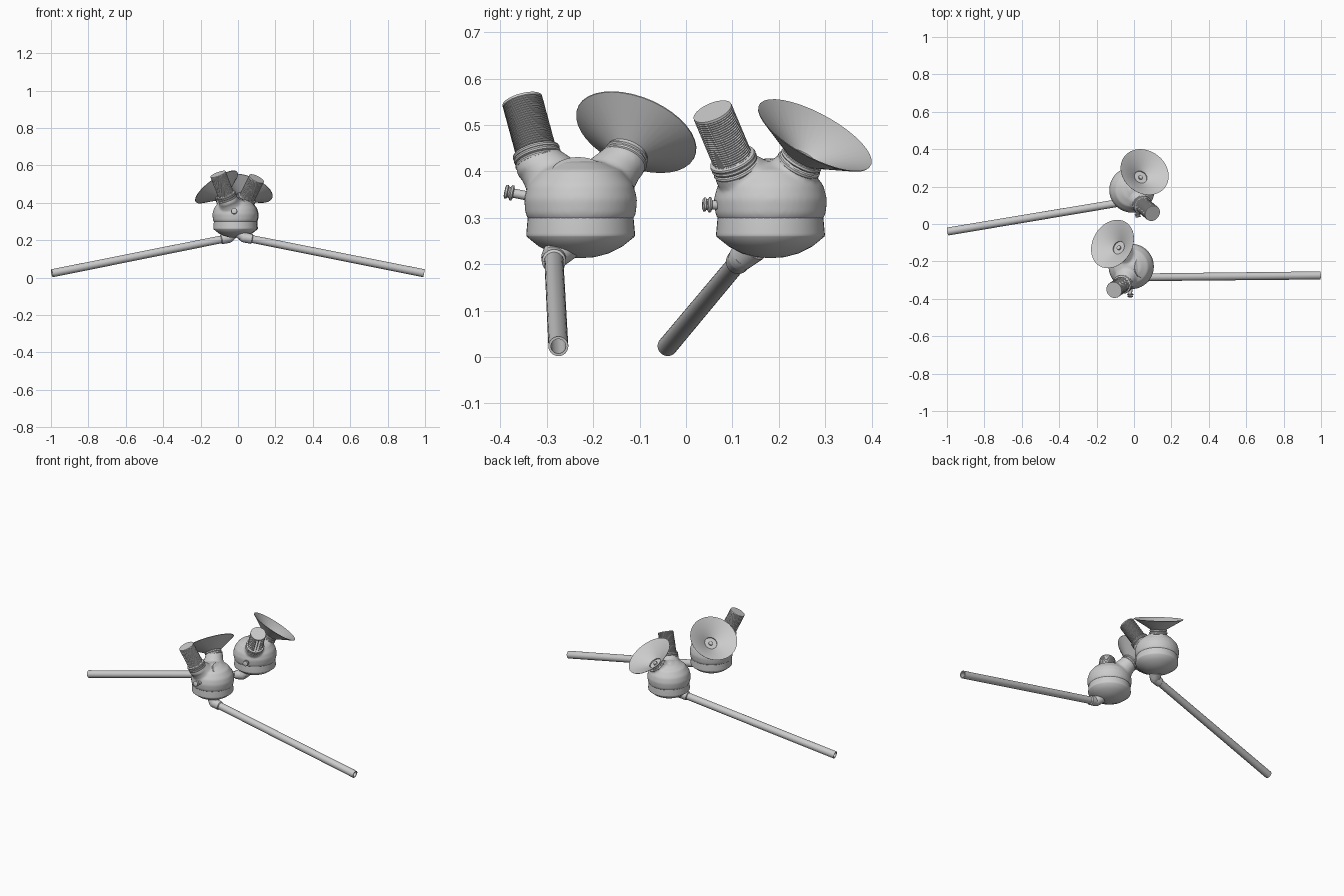
import bpy, bmesh, math
from mathutils import Vector, Matrix

if "Cube" in bpy.data.objects:
    bpy.data.objects.remove(bpy.data.objects["Cube"])


def place(origin, axis):
    q = Vector((0, 0, 1)).rotation_difference(Vector(axis).normalized())
    return Matrix.Translation(Vector(origin)) @ q.to_matrix().to_4x4()


def spin(bm, profile, origin, axis, seg=40):
    # revolve (radius, height) pairs around an axis, merging pole points
    m = place(origin, axis)
    rings = []
    for r, h in profile:
        n = 1 if r < 1e-6 else seg
        rings.append([bm.verts.new(m @ Vector((r * math.cos(2 * math.pi * i / seg),
                                               r * math.sin(2 * math.pi * i / seg), h)))
                      for i in range(n)])
    for a, b in zip(rings, rings[1:]):
        for i in range(seg):
            j = (i + 1) % seg
            quad = [a[i % len(a)], a[j % len(a)], b[j % len(b)], b[i % len(b)]]
            quad = list(dict.fromkeys(quad))
            if len(quad) > 2:
                bm.faces.new(quad)


def finish(name, bm, angle=35):
    bmesh.ops.recalc_face_normals(bm, faces=bm.faces)
    me = bpy.data.meshes.new(name)
    bm.to_mesh(me)
    bm.free()
    ob = bpy.data.objects.new(name, me)
    bpy.context.collection.objects.link(ob)
    bpy.ops.object.select_all(action='DESELECT')
    ob.select_set(True)
    bpy.context.view_layer.objects.active = ob
    bpy.ops.object.shade_smooth_by_angle(angle=math.radians(angle))
    return ob


def lathe(name, profile, origin, axis, seg=40, angle=35):
    bm = bmesh.new()
    spin(bm, profile, origin, axis, seg)
    return finish(name, bm, angle)


def rolled_rings(r, heights, thick):
    # stacked rounded beads on a neck
    prof = [(0, heights[0] - thick)]
    for h in heights:
        prof += [(r + thick * math.cos(a), h + thick * math.sin(a))
                 for a in [math.radians(d) for d in (-80, -40, 0, 40, 80)]]
    return prof + [(0, heights[-1] + thick)]


def horn_unit(tag, centre, horn_c, horn_n, grip_top, grip_n, cap_c, cap_n,
              knob, knob_n, elbow, pipe_end):
    horn_n, grip_n = Vector(horn_n).normalized(), Vector(grip_n).normalized()
    horn_c, grip_top, cap_n = Vector(horn_c), Vector(grip_top), Vector(cap_n).normalized()
    cx, cy = centre
    horn_base = horn_c - horn_n * 0.066
    grip_base = grip_top - grip_n * 0.138

    # lower bowl and band
    lathe(tag + "_base_bowl", [(0, .213), (.03, .215), (.06, .223), (.09, .238), (.116, .259),
                               (.117, .262), (.117, .267), (.114, .300), (.10, .306), (0, .306)],
          (cx, cy, 0), (0, 0, 1), 48)

    # blended dome with three necks
    bm = bmesh.new()
    spin(bm, [(0, .292), (.110, .292), (.119, .308), (.122, .34), (.114, .37), (.09, .402),
              (.05, .42), (0, .425)], (cx, cy, 0), (0, 0, 1), 48)
    necks = ((horn_base, horn_n, .047, .066), (grip_base, grip_n, .050, .072),
             (Vector(cap_c) - cap_n * .004, cap_n, .064, .08))
    for p, n, r0, r1 in necks:
        target = Vector((cx + (p.x - cx) * .4, cy + (p.y - cy) * .4, .362))
        axis = target - p
        top = p - n * .012
        spin(bm, [(0, 0), (r0, 0), (r0 * 1.04, .03), (0, .03)], p, -n)
        length = (target - top).length
        spin(bm, [(0, 0), (r0, 0), (r1, length), (0, length)], top, axis)
    dome = finish(tag + "_dome", bm)
    rm = dome.modifiers.new("blend", 'REMESH')
    rm.mode = 'VOXEL'
    rm.voxel_size = .0055
    rm.use_smooth_shade = True
    sm = dome.modifiers.new("soften", 'SMOOTH')
    sm.factor, sm.iterations = .5, 8

    # closed round port
    lathe(tag + "_port_cap", [(0, -.015), (.061, -.015), (.062, 0), (.06, .002), (.03, .006), (0, .007)],
          cap_c, cap_n)

    # horn: thin shell with a closed throat
    lathe(tag + "_horn", [(0, -.070), (.036, -.070), (.036, -.060), (.043, -.054), (.135, -.0005),
                          (.137, 0), (.1365, -.002), (.045, -.057), (.043, -.078), (0, -.078)],
          horn_c, horn_n, 36)
    lathe(tag + "_horn_rings", [(.038, -.02), (.046, -.018), (.050, -.014), (.050, -.009), (.045, -.006),
                                (.045, -.003), (.048, 0), (.047, .005), (.042, .008)],
          horn_base, horn_n)
    lathe(tag + "_throat_stub", [(0, 0), (.012, 0), (.012, .012), (.006, .016), (0, .016)],
          horn_c - horn_n * .070, horn_n, 16)

    # ribbed grip
    ribs, h0, h1 = 26, .0, .136
    prof = [(0, h0)]
    step = (h1 - h0) / ribs
    for i in range(ribs):
        z = h0 + i * step
        prof += [(.0418, z), (.0442, z + step * .35), (.0442, z + step * .7)]
    prof += [(.0435, .138), (0, .138)]
    lathe(tag + "_ribbed_grip", prof, grip_base, grip_n, 36)
    lathe(tag + "_grip_rings", rolled_rings(.046, (-.008, .004, .013), .006), grip_base, grip_n)

    # small side knob
    lathe(tag + "_knob", [(0, -.04), (.010, -.04), (.010, -.006), (.016, -.004), (.017, 0),
                          (.012, .003), (.012, .006), (.015, .008), (.015, .012), (.011, .014), (0, .014)],
          knob, knob_n, 20)

    # elbow socket and long hollow pipe
    elbow, pipe_end = Vector(elbow), Vector(pipe_end)
    d = (pipe_end - elbow)
    length = d.length
    up = Vector((cx, cy, .30)) - elbow
    up.z = .07
    lathe(tag + "_elbow_neck", [(0, -.02), (.018, -.018), (.026, -.008), (.029, .004), (.036, .035), (0, .06)],
          elbow, up, 24)
    lathe(tag + "_elbow_collar", [(0, -.028), (.016, -.024), (.026, -.008), (.027, .0), (.026, .04),
                                  (.021, .044)], elbow, d, 24)
    lathe(tag + "_pipe", [(0, 0), (.0205, 0), (.0215, length), (.016, length), (.016, length - .25),
                          (0, length - .25)], elbow, d, 28)


horn_unit("front", (-.015, -.227), (-.115, -.107, .485), (-.55, .325, .77),
          (-.107, -.353, .553), (-.39, -.27, 1), (.05, -.23, .393), (.6, .03, .8),
          (-.02, -.377, .354), (-.05, -1, .2), (.035, -.285, .214), (.995, -.275, .023))
horn_unit("rear", (-.011, .182), (.057, .278, .478), (.343, .45, .824),
          (.099, .057, .529), (.5, -.42, 1), (-.072, .17, .388), (-.6, -.08, .8),
          (.02, .05, .328), (.15, -1, .05), (-.05, .118, .212), (-.995, -.040, .023))
